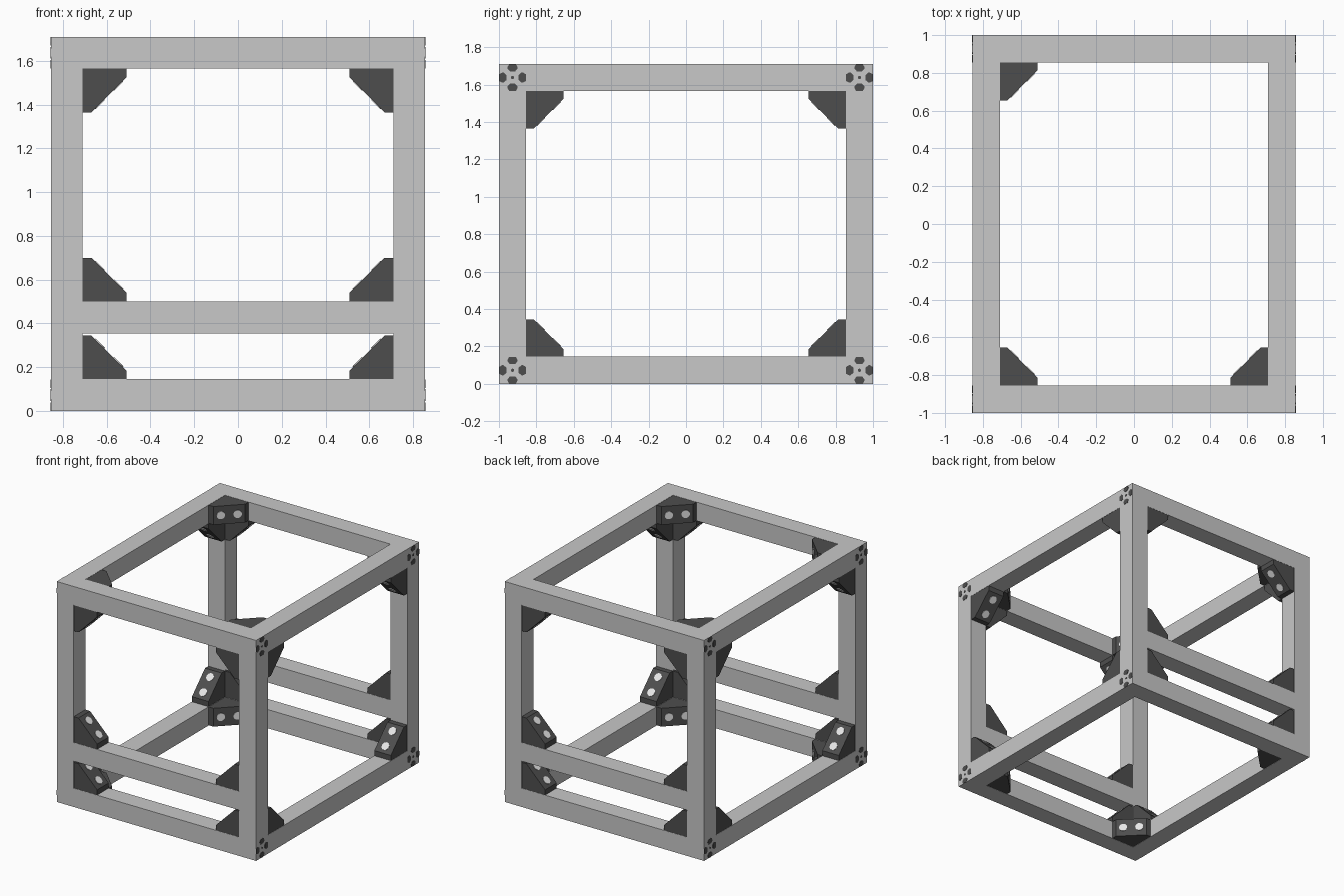
import bpy, bmesh, math
from mathutils import Vector

if "Cube" in bpy.data.objects:
    bpy.data.objects.remove(bpy.data.objects["Cube"])

X, Y, Z, T = 0.855, 1.0, 1.71, 0.145      # half width, half depth, height, beam thickness
H = T / 2
AX = (Vector((1, 0, 0)), Vector((0, 1, 0)), Vector((0, 0, 1)))


def material(name, v):
    m = bpy.data.materials.new(name)
    m.diffuse_color = (v, v, v, 1)
    m.use_nodes = True
    m.node_tree.nodes["Principled BSDF"].inputs["Base Color"].default_value = m.diffuse_color
    return m


ALU = material("aluminium grey", 0.58)
DARK = material("dark bracket grey", 0.076)
BOLT = material("light bolt grey", 0.82)


def finish(name, bm, mats):
    bmesh.ops.recalc_face_normals(bm, faces=bm.faces)
    me = bpy.data.meshes.new(name)
    bm.to_mesh(me)
    bm.free()
    for m in mats:
        me.materials.append(m)
    ob = bpy.data.objects.new(name, me)
    bpy.context.collection.objects.link(ob)


def prism(bm, pts, offset, mat=0):
    """Closed solid: polygon swept by an offset vector."""
    a = [bm.verts.new(p) for p in pts]
    b = [bm.verts.new(Vector(p) + offset) for p in pts]
    n = len(a)
    faces = [bm.faces.new(a), bm.faces.new(b[::-1])]
    faces += [bm.faces.new((a[i], a[(i + 1) % n], b[(i + 1) % n], b[i])) for i in range(n)]
    for f in faces:
        f.material_index = mat


def beam(name, centre, size):
    bm = bmesh.new()
    bmesh.ops.create_cube(bm, size=1)
    for v in bm.verts:
        v.co = Vector(v.co[i] * size[i] + centre[i] for i in range(3))
    finish(name, bm, [ALU])


def bracket(name, corner, u, v, w):
    """Corner gusset with legs along u and v, width centred on corner along w."""
    leg, lip, width = 0.2, 0.04, 0.142
    bm = bmesh.new()
    prof = [(0, 0), (leg, 0), (leg, lip), (lip, leg), (0, leg)]
    prism(bm, [corner + u * a + v * b - w * width / 2 for a, b in prof], w * width)
    # two bolt heads on the sloping face
    n, s = (u + v).normalized(), (u - v).normalized()
    mid = corner + (u + v) * (leg + lip) / 2
    for d in (-0.06, 0.06):
        ring = [mid + s * (d + 0.03 * math.cos(t)) + w * 0.03 * math.sin(t) - n * 0.002
                for t in (2 * math.pi * i / 20 for i in range(20))]
        prism(bm, ring, n * 0.006, 1)
    finish(name, bm, [DARK, BOLT])


def end_pattern(name, centre, sx):
    """Thin dark slot shapes on the end of a long rail."""
    bm = bmesh.new()
    slot = [(-0.018, 0.072), (0.018, 0.072), (0.027, 0.055), (0.027, 0.048),
            (0.014, 0.033), (-0.014, 0.033), (-0.027, 0.048), (-0.027, 0.055)]
    hole = [(0.009 * math.cos(i * math.pi / 4), 0.009 * math.sin(i * math.pi / 4)) for i in range(8)]
    shapes = [hole]
    for k in range(4):
        c, s = round(math.cos(k * math.pi / 2)), round(math.sin(k * math.pi / 2))
        shapes.append([(a * c - b * s, a * s + b * c) for a, b in slot])
    for sh in shapes:
        prism(bm, [centre + Vector((-sx * 0.001, a, b)) for a, b in sh], Vector((sx * 0.003, 0, 0)))
    finish(name, bm, [DARK])


# rails running left-right: top and bottom full width, middle between the posts
for sy, side in ((-1, "front"), (1, "back")):
    y = sy * (Y - H)
    for z, lvl in ((H, "bottom"), (Z - H, "top")):
        beam(f"{side}_{lvl}_rail", (0, y, z), (2 * X, T, T))
        for sx in (-1, 1):
            end_pattern(f"{side}_{lvl}_rail_end", Vector((sx * X, y, z)), sx)
    beam(f"{side}_middle_rail", (0, y, 0.4275), (2 * (X - T), T, T))

# side rails and corner posts
for sx, side in ((-1, "left"), (1, "right")):
    x = sx * (X - H)
    for z, lvl in ((H, "bottom"), (Z - H, "top")):
        beam(f"{side}_{lvl}_side_rail", (x, 0, z), (T, 2 * (Y - T), T))
    for sy in (-1, 1):
        beam(f"{side}_post", (x, sy * (Y - H), Z / 2), (T, T, Z - 2 * T))

# corner brackets
ex, ey, ez = AX
for sx in (-1, 1):
    for sy in (-1, 1):
        xi, yi, xc, yc = sx * (X - T), sy * (Y - T), sx * (X - H), sy * (Y - H)
        u, v = -sx * ex, -sy * ey
        for z, d in ((T, 1), (0.5, 1), (Z - T, -1)):
            bracket("front_plane_bracket", Vector((xi, yc, z)), u, ez * d, ey)
        for z, d in ((T, 1), (Z - T, -1)):
            bracket("side_plane_bracket", Vector((xc, yi, z)), v, ez * d, ex)
        # flat brackets are left out at the back right corner
        if not (sx == 1 and sy == 1):
            for z in (H, Z - H):
                bracket("flat_bracket", Vector((xi, yi, z)), u, v, ez)
